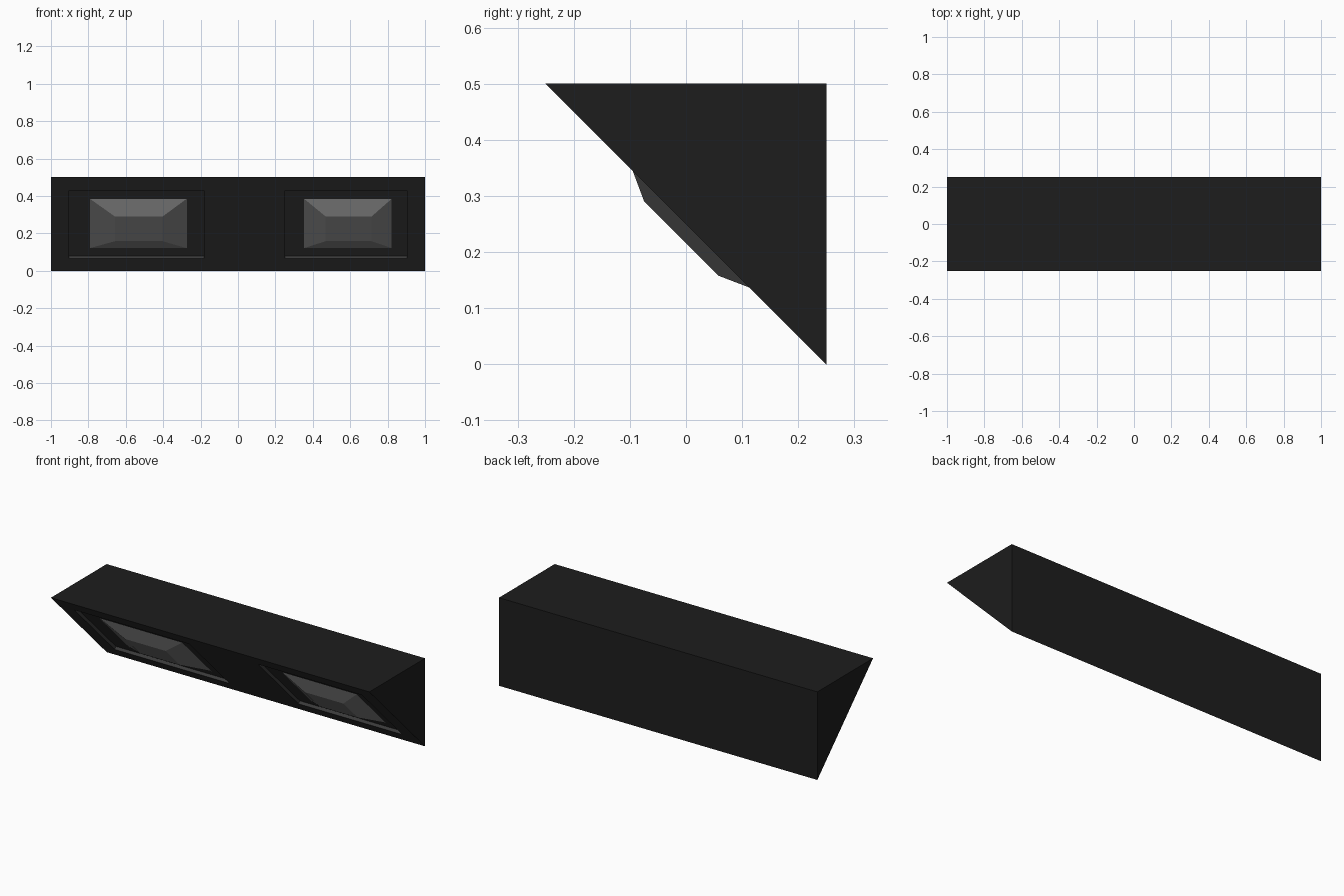
import bpy, bmesh

if "Cube" in bpy.data.objects:
    bpy.data.objects.remove(bpy.data.objects["Cube"])

def material(name, v):
    m = bpy.data.materials.new(name)
    m.diffuse_color = (v, v, v, 1)
    m.use_nodes = True
    m.node_tree.nodes["Principled BSDF"].inputs["Base Color"].default_value = m.diffuse_color
    return m

BLACK = material("matte black", 0.0123)
CHARCOAL = material("charcoal front", 0.042)
GREY = material("lens grey", 0.25)

FACE, FLOOR, CAP = 0.25, 0.275, 0.2155   # slanted planes y + z = constant

def finish(name, bm, mats):
    bmesh.ops.recalc_face_normals(bm, faces=bm.faces)
    me = bpy.data.meshes.new(name)
    bm.to_mesh(me)
    bm.free()
    for m in mats:
        me.materials.append(m)
    ob = bpy.data.objects.new(name, me)
    bpy.context.collection.objects.link(ob)

def ring(bm, x0, x1, z0, z1, plane):
    return [bm.verts.new((x, plane - z, z))
            for x, z in ((x0, z0), (x1, z0), (x1, z1), (x0, z1))]

def bridge(bm, a, b, mat=0):
    for i in range(4):
        j = (i + 1) % 4
        bm.faces.new((a[i], a[j], b[j], b[i])).material_index = mat

# Wedge housing: slanted charcoal front as a grid, with two recessed panels
xs = [-1, -0.904, -0.182, 0.251, 0.904, 1]
zs = [0, 0.066, 0.429, 0.5]
bm = bmesh.new()
g = [[bm.verts.new((x, FACE - z, z)) for x in xs] for z in zs]
for r in range(3):
    for c in range(5):
        rim = [g[r][c], g[r][c + 1], g[r + 1][c + 1], g[r + 1][c]]
        if r == 1 and c in (1, 3):
            d = (FLOOR - FACE) / 2       # recess goes straight in
            floor = [bm.verts.new((v.co.x, v.co.y + d, v.co.z + d)) for v in rim]
            bridge(bm, rim, floor, 1)
            rim = floor
        bm.faces.new(rim).material_index = 1
# Black top, back and ends
bl, br = bm.verts.new((-1, 0.25, 0.5)), bm.verts.new((1, 0.25, 0.5))
bm.faces.new(g[3] + [br, bl])
bm.faces.new(g[0] + [br, bl])
bm.faces.new([row[0] for row in g] + [bl])
bm.faces.new([row[-1] for row in g] + [br])
finish("wedge_housing", bm, [BLACK, CHARCOAL])

# Raised bevelled lenses
for name, b0, b1, t0, t1 in (("left_lens", -0.792, -0.274, -0.658, -0.403),
                             ("right_lens", 0.353, 0.822, 0.469, 0.714)):
    bm = bmesh.new()
    base = ring(bm, b0, b1, 0.121, 0.385, FLOOR)
    cap = ring(bm, t0, t1, 0.158, 0.29, CAP)
    bridge(bm, base, cap)
    bm.faces.new(cap)
    bm.faces.new(base)
    finish(name, bm, [GREY])
